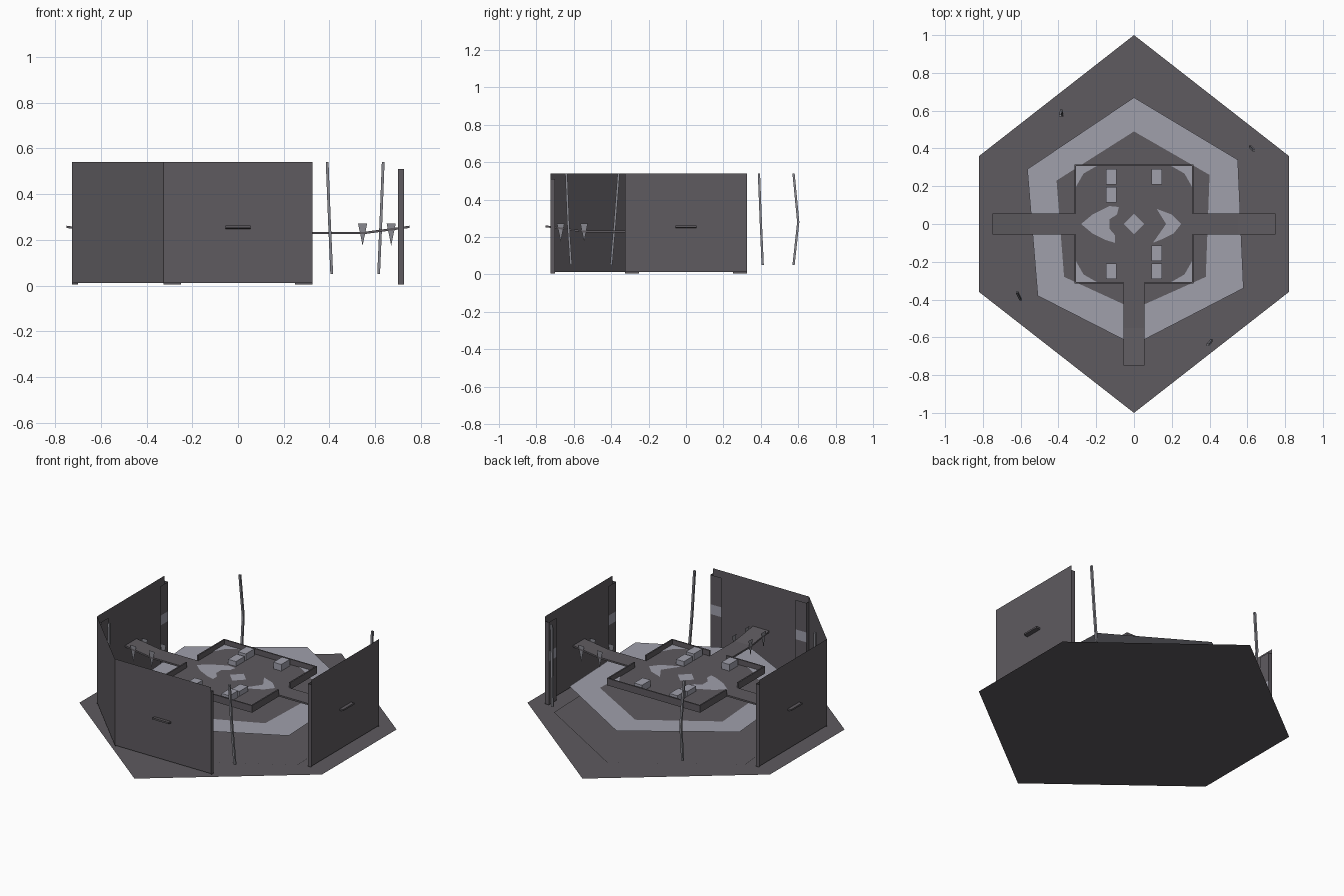
import bpy, math
from mathutils import Vector

if "Cube" in bpy.data.objects:
    bpy.data.objects.remove(bpy.data.objects["Cube"])


def material(name, rgb):
    m = bpy.data.materials.new(name)
    m.diffuse_color = (*rgb, 1)
    m.use_nodes = True
    m.node_tree.nodes["Principled BSDF"].inputs["Base Color"].default_value = m.diffuse_color
    return m


DARK = material("dark stone", (0.112, 0.103, 0.115))
LIGHT = material("pale stone", (0.35, 0.35, 0.41))
METAL = material("grey metal", (0.25, 0.25, 0.28))


def mesh(name, verts, faces, mat):
    me = bpy.data.meshes.new(name)
    me.from_pydata(verts, [], faces)
    me.update()
    ob = bpy.data.objects.new(name, me)
    me.materials.append(mat)
    bpy.context.collection.objects.link(ob)
    return ob


def plate(name, pts, z, mat):
    """Flat sheet from a 2D outline."""
    return mesh(name, [(x, y, z) for x, y in pts], [list(range(len(pts)))], mat)


def sheet(name, a, b, z0, z1, mat):
    """Upright sheet between two plan points."""
    return mesh(name, [(*a, z0), (*b, z0), (*b, z1), (*a, z1)], [(0, 1, 2, 3)], mat)


def box(name, x0, x1, y0, y1, z0, z1, mat):
    v = [(x, y, z) for z in (z0, z1) for x, y in ((x0, y0), (x1, y0), (x1, y1), (x0, y1))]
    f = [(3, 2, 1, 0), (4, 5, 6, 7)] + [(i, (i + 1) % 4, 4 + (i + 1) % 4, 4 + i) for i in range(4)]
    return mesh(name, v, f, mat)


def turn(p, q):
    """Rotate a plan point by q quarter turns."""
    x, y = p
    for _ in range(q):
        x, y = -y, x
    return (x, y)


# Ground hexagon and its slightly raised inner hexagon
plate("ground", [(0, -1), (.82, -.36), (.82, .36), (0, 1), (-.82, .36), (-.82, -.36)], 0, DARK)
plate("ground_inner", [(0, .76), (-.64, .34), (-.57, -.43), (0, -.72), (.645, -.35), (.62, .39)], .006, DARK)

# Raised terrace: pale ring around a dark middle
outer = [(0, .67), (-.565, .29), (-.51, -.38), (0, -.64), (.58, -.34), (.55, .34)]
inner = [(0, .49), (-.41, .23), (-.37, -.28), (0, -.45), (.38, -.28), (.4, .26)]
core = [(x * .78, y * .78) for x, y in inner]
ring = [(i, (i + 1) % 6, 6 + (i + 1) % 6, 6 + i) for i in range(6)]
mesh("terrace_ring", [(x, y, .165) for x, y in outer + inner], ring, LIGHT)
mesh("terrace_middle", [(x, y, .165) for x, y in inner + core], ring + [tuple(range(6, 12))], DARK)

# Raised square platform
S = .315
box("platform_floor", -S, S, -S, S, .225, .235, DARK)

# Railings, open where the walkways join
T, G, RZ = .008, .055, .268
for q in range(4):
    spans = [(-S, S)] if q == 2 else [(-S, -G), (G, S)]
    for a, b in spans:
        p, r = turn((a, -S), q), turn((b, -S + T), q)
        box("railing", min(p[0], r[0]), max(p[0], r[0]), min(p[1], r[1]), max(p[1], r[1]), .225, RZ, DARK)

# Pale corner patches on the platform
for q in range(4):
    c = S - T
    plate("corner_patch", [turn(p, q) for p in ((c, c), (c - .11, c), (c - .04, c - .04), (c, c - .11))], .238, LIGHT)

# Central floor pattern: diamond and a crescent to each side
plate("centre_diamond", [(.055, 0), (0, .055), (-.055, 0), (0, -.055)], .238, LIGHT)
left = [(-.28, 0), (-.22, .05), (-.13, .095), (-.08, .09), (-.09, .05), (-.13, .025),
        (-.13, -.025), (-.1, -.06), (-.1, -.1), (-.15, -.085), (-.22, -.05)]
plate("left_crescent", left[::-1], .238, LIGHT)
right = [(.25, 0), (.2, .05), (.12, .08), (.17, 0), (.1, -.1), (.15, -.08), (.21, -.05)]
plate("right_crescent", right[::-1], .238, LIGHT)

# Stone blocks on the platform
for x, y, h in ((-.12, .25, .04), (-.12, .155, .03), (.12, .25, .04),
                (.12, -.155, .03), (.12, -.25, .04), (-.12, -.25, .04)):
    box("block", x - .027, x + .027, y - .042, y + .042, .235, .235 + h, LIGHT)

# Walkways to the left, front and right, with hanging fins along both edges
for q in (0, 1, 3):
    pts = [turn((s, -y), q) for y in (S, .55, .75) for s in (-G, G)]
    zs = (.235, .235, .235, .235, .262, .262)
    n = 6
    v = [(*p, z) for p, z in zip(pts, zs)] + [(*p, z - .01) for p, z in zip(pts, zs)]
    f = []
    for i in (0, 2):
        f += [(i, i + 2, i + 3, i + 1), (i + n, i + 1 + n, i + 3 + n, i + 2 + n),
              (i, i + n, i + 2 + n, i + 2), (i + 1, i + 3, i + 3 + n, i + 1 + n)]
    f += [(4, 10, 11, 5), (0, 1, 7, 6)]
    mesh("walkway", v, f, DARK)
    for d in (.545, .67):
        for s in (-G, G):
            tri = [(*turn((s, -d + e), q), z) for e, z in ((-.02, .272), (.02, .272), (0, .175))]
            mesh("hanging_fin", tri, [(0, 1, 2)], METAL)

# Outer walls: left, front and right, plus inner strips at both ends of each
W, E, I = .725, .325, .70
for q in (0, 1, 3):
    sheet("outer_wall", turn((-E, -W), q), turn((E, -W), q), .012, .54, DARK)
    for s in (-1, 1):
        a, b = turn((s * .25, -I), q), turn((s * E, -I), q)
        c = turn((s * E, -W), q)
        for z0, z1, m in ((.005, .27, DARK), (.27, .33, LIGHT), (.33, .51, DARK)):
            sheet("wall_strip", a, b, z0, z1, m)
        sheet("strip_end", b, c, .005, .51, DARK)

# Diagonal wall closing the front left corner
sheet("corner_wall", (-W, -E), (-E, -W), .012, .54, DARK)


# Thin bent posts at the corners
def post(path):
    r = .006
    v = [(x + dx, y + dy, z) for x, y, z in path for dx, dy in ((-r, -r), (r, -r), (r, r), (-r, r))]
    f = [(4 * k + i, 4 * k + (i + 1) % 4, 4 * k + 4 + (i + 1) % 4, 4 * k + 4 + i)
         for k in range(len(path) - 1) for i in range(4)]
    e = 4 * len(path)
    f += [(3, 2, 1, 0), (e - 4, e - 3, e - 2, e - 1)]
    mesh("corner_post", v, f, METAL)


post([(.39, -.64, .54), (.40, -.63, .28), (.41, -.615, .05)])
post([(.635, .39, .54), (.625, .40, .28), (.615, .41, .05)])
post([(-.39, .575, .54), (-.385, .60, .28), (-.38, .575, .05)])
post([(-.62, -.36, .54), (-.61, -.38, .28), (-.60, -.40, .05)])
